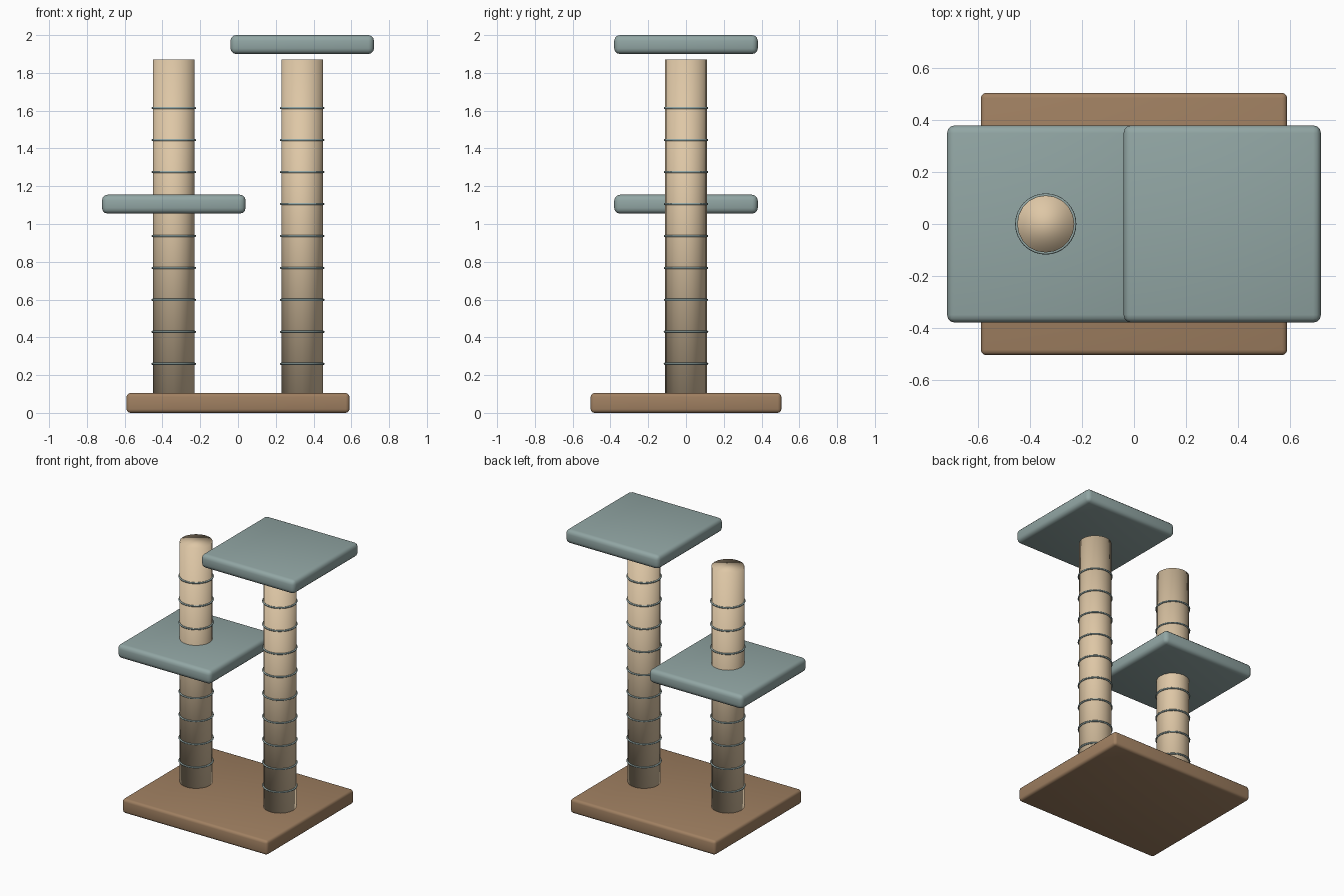
import bpy

cube = bpy.data.objects.get("Cube")
if cube:
    bpy.data.objects.remove(cube, do_unlink=True)


def make_material(name, rgb):
    mat = bpy.data.materials.new(name)
    mat.use_nodes = True
    color = (*rgb, 1.0)
    mat.diffuse_color = color
    mat.node_tree.nodes["Principled BSDF"].inputs["Base Color"].default_value = color
    return mat


wood = make_material("brown wood", (0.35, 0.215, 0.12))
plush = make_material("grey teal plush", (0.285, 0.38, 0.37))
sisal = make_material("tan sisal", (0.73, 0.57, 0.38))


def finish(name, mat):
    obj = bpy.context.object
    obj.name = name
    obj.data.materials.append(mat)
    bpy.ops.object.shade_smooth()
    return obj


def board(name, mat, center, size, bevel):
    """Rounded slab with softened edges."""
    bpy.ops.mesh.primitive_cube_add(size=1, location=center)
    obj = bpy.context.object
    obj.scale = size
    bpy.ops.object.transform_apply(location=False, rotation=False, scale=True)
    mod = obj.modifiers.new("rounded_edges", "BEVEL")
    mod.width = bevel
    mod.segments = 3
    finish(name, mat)


POST_X = 0.34
POST_R = 0.11
POST_BOTTOM, POST_TOP = 0.10, 1.87

# Base and the two perches
board("base", wood, (0, 0, 0.0525), (1.18, 1.01, 0.105), 0.02)
board("lower_perch", plush, (-POST_X, 0, 1.105), (0.76, 0.76, 0.1), 0.03)
board("upper_perch", plush, (POST_X, 0, 1.95), (0.76, 0.76, 0.1), 0.03)

# Posts wound with evenly spaced rope rings
for side, x in (("right", -POST_X), ("left", POST_X)):
    bpy.ops.mesh.primitive_cylinder_add(
        vertices=20, radius=POST_R, depth=POST_TOP - POST_BOTTOM,
        location=(x, 0, (POST_TOP + POST_BOTTOM) / 2))
    finish(side + "_post", sisal)
    for i in range(9):
        bpy.ops.mesh.primitive_torus_add(
            major_radius=POST_R + 0.002, minor_radius=0.006,
            major_segments=32, minor_segments=8,
            location=(x, 0, 0.26 + 0.1692 * i))
        finish(f"{side}_rope_ring_{i + 1}", plush)
